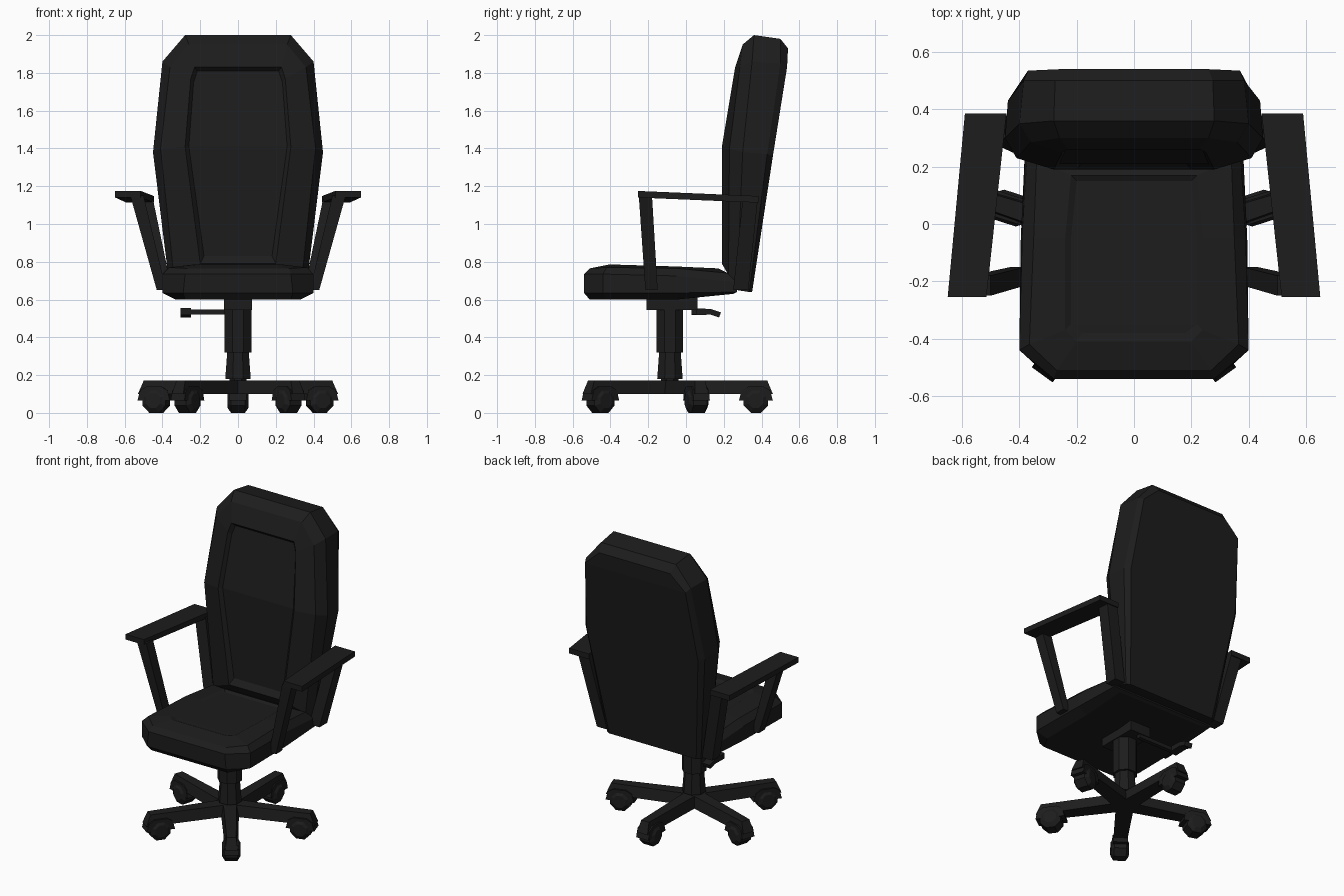
import bpy, bmesh, math
from mathutils import Vector

if "Cube" in bpy.data.objects:
    bpy.data.objects.remove(bpy.data.objects["Cube"])

mat = bpy.data.materials.new("black")
mat.diffuse_color = (0.012, 0.012, 0.012, 1)
mat.use_nodes = True
mat.node_tree.nodes["Principled BSDF"].inputs["Base Color"].default_value = mat.diffuse_color


def loft(name, rings, loc=(0, 0, 0), rot=0.0):
    """Bridge equal-sized rings and cap both ends with rows of quads."""
    bm = bmesh.new()
    vs = [[bm.verts.new(p) for p in r] for r in rings]
    m = len(rings[0])
    for a, b in zip(vs, vs[1:]):
        for i in range(m):
            j = (i + 1) % m
            bm.faces.new((a[i], a[j], b[j], b[i]))
    for r in (vs[0], vs[-1]):
        for i in range(m // 2 - 1):
            bm.faces.new((r[i], r[i + 1], r[m - 2 - i], r[m - 1 - i]))
    bmesh.ops.recalc_face_normals(bm, faces=bm.faces[:])
    me = bpy.data.meshes.new(name)
    bm.to_mesh(me)
    bm.free()
    me.materials.append(mat)
    ob = bpy.data.objects.new(name, me)
    ob.location = loc
    ob.rotation_euler.z = rot
    bpy.context.collection.objects.link(ob)
    return ob


def sym(half):
    """Complete a right-hand half outline across x = 0."""
    return half + [(-x, y, z) for x, y, z in reversed(half)]


def box(name, x0, x1, y0, y1, z0, z1):
    return loft(name, [[(x0, y0, z), (x1, y0, z), (x1, y1, z), (x0, y1, z)]
                       for z in (z0, z1)])


def ngon(r, z, n=8):
    return [(r * math.cos(math.tau * (i + .5) / n), r * math.sin(math.tau * (i + .5) / n), z)
            for i in range(n)]


# Backrest: shells from rear panel to recessed front panel
loft("backrest", [sym(h) for h in (
    [(.32, .35, .64), (.41, .46, 1.36), (.37, .535, 1.83), (.26, .54, 1.93)],
    [(.345, .335, .64), (.44, .43, 1.37), (.385, .50, 1.85), (.275, .50, 1.98)],
    [(.36, .27, .65), (.45, .30, 1.38), (.40, .35, 1.86), (.28, .36, 2.0)],
    [(.34, .225, .73), (.41, .23, 1.40), (.36, .285, 1.83), (.26, .30, 1.95)],
    [(.20, .19, .79), (.28, .19, 1.41), (.25, .25, 1.77), (.23, .26, 1.83)],
    [(.18, .215, .83), (.26, .21, 1.41), (.235, .27, 1.75), (.215, .28, 1.81)])])

# Seat cushion
loft("seat", [sym(h) for h in (
    [(.28, -.51, .60), (.33, -.42, .60), (.33, -.05, .60), (.32, .25, .63)],
    [(.29, -.54, .635), (.40, -.44, .635), (.395, -.05, .635), (.38, .27, .64)],
    [(.28, -.54, .735), (.40, -.44, .735), (.39, -.05, .725), (.37, .27, .69)],
    [(.27, -.51, .765), (.365, -.42, .77), (.35, -.05, .765), (.34, .22, .74)],
    [(.20, -.41, .785), (.24, -.37, .785), (.24, -.05, .775), (.22, .17, .765)],
    [(.18, -.38, .775), (.22, -.35, .775), (.22, -.05, .765), (.20, .15, .755)])])

# Armrests: sloping pad plus front and rear struts on each side
for s, side in ((-1, "left"), (1, "right")):
    def quad(xo, xi, y0, y1, z):
        return [(s * xo, y0, z), (s * xi, y0, z), (s * xi, y1, z), (s * xo, y1, z)]

    def pad_end(xo, xi, y, z):
        return [(s * xo, y, z), (s * xi, y, z), (s * xi, y, z - .035), (s * xo, y, z - .035)]

    loft(side + "_arm_pad", [pad_end(.65, .515, -.255, 1.175),
                             pad_end(.59, .445, .385, 1.148)])
    loft(side + "_front_arm_strut", [quad(.43, .38, -.215, -.15, .65),
                                     quad(.57, .50, -.25, -.18, 1.15)])
    loft(side + "_rear_arm_strut", [quad(.425, .35, .25, .33, .65),
                                    quad(.53, .45, .30, .38, 1.13)])

# Mount, gas column and height lever
CY = -.085
box("seat_mount", -.075, .075, -.21, .06, .545, .615)
loft("column", [ngon(.05, .10), ngon(.05, .18), ngon(.073, .18), ngon(.062, .32),
                ngon(.076, .32), ngon(.076, .56)], (0, CY, 0))
box("lever_rod", -.28, 0, .03, .055, .522, .547)
lever = [(.03, .555), (.13, .55), (.185, .532), (.175, .505), (.13, .52), (.03, .518)]
loft("lever_paddle", [[(x, y, z) for y, z in lever] for x in (-.305, -.25)])

# Five-legged base with casters, one leg pointing straight back
hood = [(-.09, .065), (-.075, .12), (-.04, .14), (.04, .14), (.075, .12), (.09, .065)]
wheel = [(.07 * math.cos(math.tau * (i + .5) / 8), .065 + .07 * math.sin(math.tau * (i + .5) / 8))
         for i in range(8)]
for k in range(5):
    a = math.radians(90 + 72 * k)
    cast = Vector((math.cos(a) * .455, math.sin(a) * .455 + CY, 0))

    def leg_end(xb, xt, w):
        return [(xb, -w, .10), (xt, -w * .75, .172), (xt, w * .75, .172), (xb, w, .10)]

    loft("base_leg_%d" % k, [leg_end(0, 0, .055), leg_end(.545, .515, .038)], (0, CY, 0), a)
    loft("caster_hood_%d" % k, [[(x, y, z) for x, z in hood] for y in (-.045, .045)], cast, a)
    loft("caster_wheel_%d" % k, [[(x * f, y, .065 + (z - .065) * f) for x, z in wheel]
                                 for y, f in ((-.055, .6), (-.037, 1), (.037, 1), (.055, .6))],
         cast, a)
